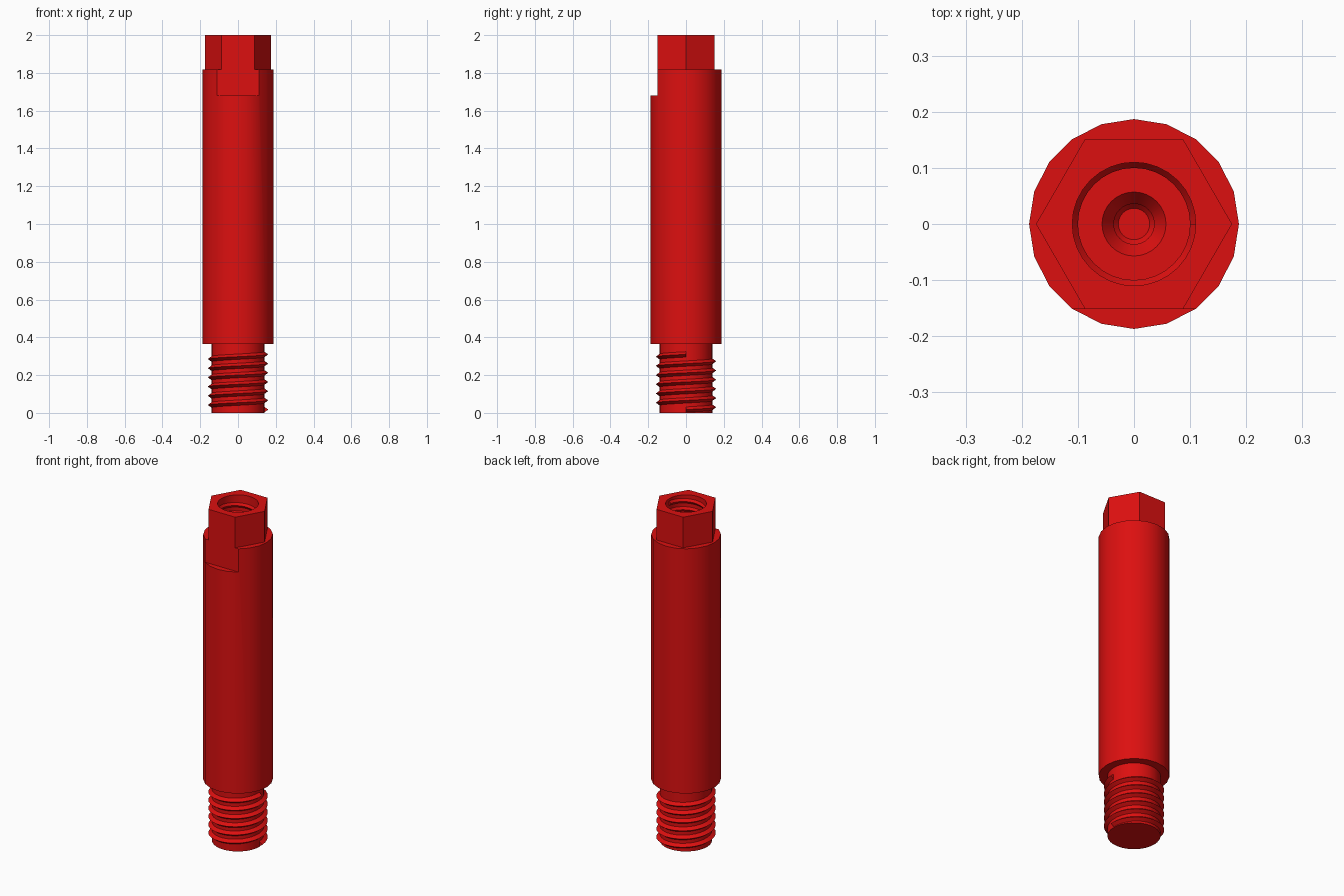
import bpy
import bmesh
from math import cos, sin, tau, radians

if "Cube" in bpy.data.objects:
    bpy.data.objects.remove(bpy.data.objects["Cube"], do_unlink=True)

# Single red finish
red = bpy.data.materials.new("red")
red.use_nodes = True
colour = (0.72, 0.005, 0.005, 1)
red.diffuse_color = colour
red.node_tree.nodes["Principled BSDF"].inputs["Base Color"].default_value = colour


def finish(name, bm):
    """Turn a bmesh into a red object."""
    bmesh.ops.recalc_face_normals(bm, faces=bm.faces)
    mesh = bpy.data.meshes.new(name)
    bm.to_mesh(mesh)
    bm.free()
    mesh.materials.append(red)
    obj = bpy.data.objects.new(name, mesh)
    bpy.context.collection.objects.link(obj)
    return obj


def skin(bm, rings):
    """Join successive closed rings of vertices and cap both ends."""
    for a, b in zip(rings, rings[1:]):
        n = len(a)
        for i in range(n):
            j = (i + 1) % n
            bm.faces.new((a[i], a[j], b[j], b[i]))
    bm.faces.new(rings[0])
    bm.faces.new(rings[-1])


def lathe(name, profile, sides):
    """Solid of revolution from (radius, height) points, bottom to top."""
    bm = bmesh.new()
    rings = [[bm.verts.new((r * cos(tau * i / sides), r * sin(tau * i / sides), z))
              for i in range(sides)] for r, z in profile]
    skin(bm, rings)
    return finish(name, bm)


def thread(name, root, crest, start, pitch, turns, half_width, steps=32):
    """Right-handed triangular ridge winding up from +x."""
    bm = bmesh.new()
    rings = []
    for i in range(turns * steps + 1):
        a = tau * i / steps
        z = start + pitch * i / steps
        section = ((root, z - half_width), (crest, z), (root, z + half_width))
        rings.append([bm.verts.new((r * cos(a), r * sin(a), h)) for r, h in section])
    skin(bm, rings)
    return finish(name, bm)


def cut(obj, cutter):
    mod = obj.modifiers.new("cut", "BOOLEAN")
    mod.operation = "DIFFERENCE"
    mod.solver = "EXACT"
    mod.object = cutter
    bpy.context.view_layer.objects.active = obj
    bpy.ops.object.modifier_apply(modifier=mod.name)


BODY_R = 0.187
FLAT = BODY_R * sin(radians(54))      # distance of the flats from the axis
SHOULDER, TOP = 1.818, 2.0
PITCH = 0.0487

# Main parts
body = lathe("body", [(BODY_R, 0.365), (BODY_R, SHOULDER)], 20)
hex_head = lathe("hex_head", [(FLAT / cos(radians(30)), z) for z in (SHOULDER, TOP)], 6)
spigot = lathe("spigot", [(0.14, 0), (0.14, 0.37)], 32)

# Front flat milled into the top of the body
bm = bmesh.new()
bmesh.ops.create_cube(bm, size=1)
bmesh.ops.scale(bm, vec=(0.6, 0.2, 0.4), verts=bm.verts)
bmesh.ops.translate(bm, vec=(0, -FLAT - 0.1, 1.68 + 0.2), verts=bm.verts)
flat_cutter = finish("flat_cutter", bm)
cut(body, flat_cutter)

# Stepped socket with a countersunk pilot hole
FLOOR = 1.66
bore_cutter = lathe("bore_cutter", [
    (0.028, FLOOR - 0.11), (0.036, FLOOR - 0.10), (0.036, FLOOR - 0.03),
    (0.057, FLOOR), (0.11, FLOOR), (0.11, TOP + 0.05)], 32)
cut(body, bore_cutter)
cut(hex_head, bore_cutter)
for cutter in (flat_cutter, bore_cutter):
    bpy.data.objects.remove(cutter, do_unlink=True)

# Threads
outer_thread = thread("outer_thread", 0.139, 0.16, 0.0175, PITCH, 6, 0.015)
inner_thread = thread("inner_thread", 0.111, 0.10, FLOOR + 0.02, PITCH, 6, 0.015)

# Smooth round surfaces, crisp edges
bpy.ops.object.select_all(action="DESELECT")
for obj in (body, hex_head, spigot, outer_thread, inner_thread):
    obj.select_set(True)
bpy.context.view_layer.objects.active = body
bpy.ops.object.shade_smooth_by_angle(angle=radians(30))
